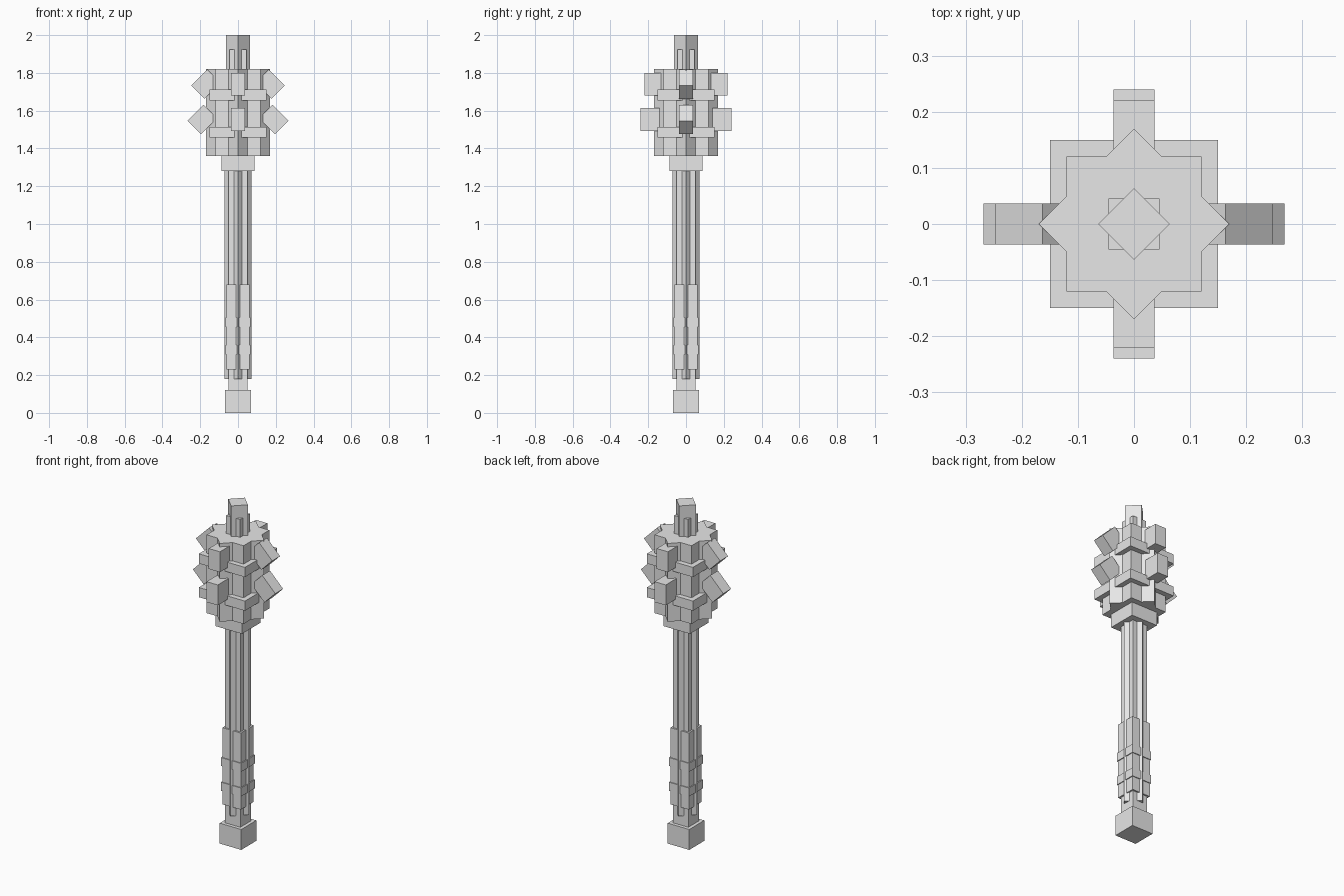
import bpy
import bmesh
import math
from mathutils import Matrix

cube = bpy.data.objects.get("Cube")
if cube:
    bpy.data.objects.remove(cube, do_unlink=True)

grey = bpy.data.materials.new("light_grey")
grey.diffuse_color = (0.8, 0.8, 0.8, 1)
grey.use_nodes = True
grey.node_tree.nodes["Principled BSDF"].inputs["Base Color"].default_value = (0.8, 0.8, 0.8, 1)


def finish(name, bm):
    bmesh.ops.recalc_face_normals(bm, faces=bm.faces)
    mesh = bpy.data.meshes.new(name)
    bm.to_mesh(mesh)
    bm.free()
    mesh.materials.append(grey)
    obj = bpy.data.objects.new(name, mesh)
    bpy.context.collection.objects.link(obj)
    return obj


def block(name, size, centre, axis="Z", angle=0):
    """Box of the given size, turned about one axis."""
    bm = bmesh.new()
    matrix = (Matrix.Translation(centre)
              @ Matrix.Rotation(math.radians(angle), 4, axis)
              @ Matrix.Diagonal((*size, 1)))
    bmesh.ops.create_cube(bm, size=1, matrix=matrix)
    return finish(name, bm)


def slab(name, half, z0, z1, angle=0):
    """Square block centred on the vertical axis."""
    return block(name, (2 * half, 2 * half, z1 - z0), (0, 0, (z0 + z1) / 2), "Z", angle)


def star_prism(name, half, z0, z1):
    """Eight-pointed prism: two equal squares crossed at 45 degrees."""
    outer = half * math.sqrt(2)
    inner = half / math.cos(math.pi / 8)
    bm = bmesh.new()
    ring = []
    for i in range(16):
        a = i * math.pi / 8
        r = inner if i % 2 else outer
        ring.append(bm.verts.new((r * math.cos(a), r * math.sin(a), z0)))
    face = bm.faces.new(ring)
    top = bmesh.ops.extrude_face_region(bm, geom=[face])["geom"]
    verts = [v for v in top if isinstance(v, bmesh.types.BMVert)]
    bmesh.ops.translate(bm, verts=verts, vec=(0, 0, z1 - z0))
    return finish(name, bm)


# Handle
slab("pommel", 0.07, 0, 0.12)
slab("neck", 0.05, 0.12, 0.18)
star_prism("shaft", 0.05, 0.18, 1.28)
slab("grip", 0.06, 0.23, 0.68)
for name, z in (("lower", 0.31), ("upper", 0.455)):
    slab(f"{name}_grip_band", 0.065, z, z + 0.05)

# Head
slab("collar", 0.0865, 1.28, 1.36)
star_prism("head_core", 0.12, 1.36, 1.82)
for name, z in (("lower", 1.457), ("upper", 1.655)):
    slab(f"{name}_head_band", 0.15, z, z + 0.057)

# Studs: upright at front and back, tilted at the sides
for row, reach, z in (("lower", 0.19, 1.553), ("upper", 0.17, 1.74)):
    for end, s in (("front", -1), ("back", 1)):
        block(f"{row}_{end}_stud", (0.073, 0.1, 0.12), (0, s * reach, z))
    for side, s in (("left", 1), ("right", -1)):
        block(f"{row}_{side}_stud", (0.1, 0.073, 0.12), (s * reach, 0, z), "Y", -45 * s)

# Tip
star_prism("tip_base", 0.045, 1.82, 1.925)
slab("tip", 0.045, 1.925, 2.0, 45)
